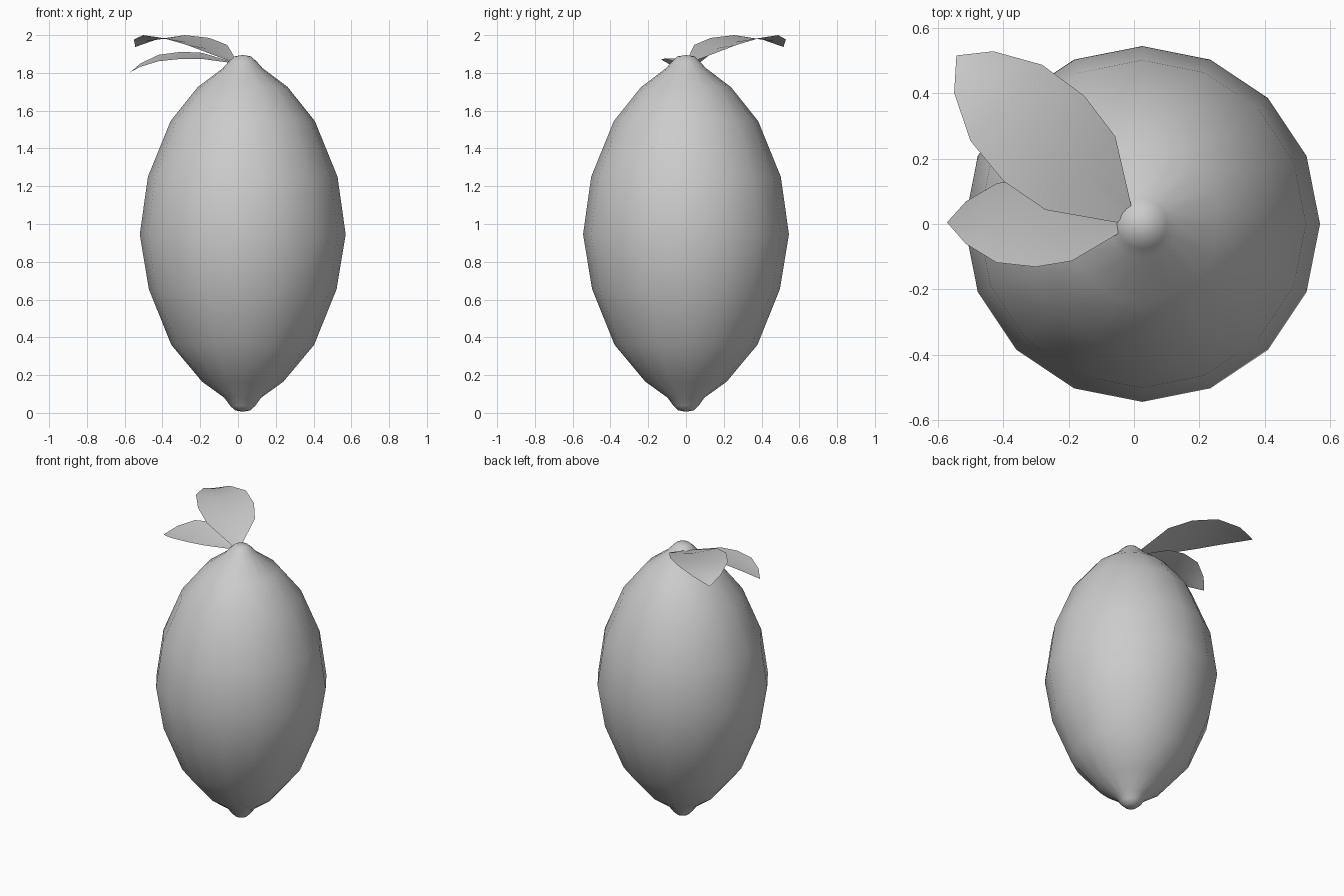
import bpy, math
from mathutils import Vector

if "Cube" in bpy.data.objects:
    bpy.data.objects.remove(bpy.data.objects["Cube"])


def make_object(name, verts, faces):
    mesh = bpy.data.meshes.new(name)
    mesh.from_pydata(verts, [], faces)
    mesh.update()
    for p in mesh.polygons:
        p.use_smooth = True
    ob = bpy.data.objects.new(name, mesh)
    bpy.context.collection.objects.link(ob)
    return ob


def lathe(name, profile, cx, sides=16):
    """Revolve (radius, z) rings, closed by a pole at each end."""
    verts = [(cx, 0, profile[0][1])]
    faces = []
    rings = profile[1:-1]
    for r, z in rings:
        for i in range(sides):
            a = 2 * math.pi * i / sides
            verts.append((cx + r * math.cos(a), r * math.sin(a), z))
    verts.append((cx, 0, profile[-1][1]))
    last = len(verts) - 1
    top = 1 + (len(rings) - 1) * sides
    for i in range(sides):
        j = (i + 1) % sides
        faces.append((0, 1 + j, 1 + i))
        for k in range(len(rings) - 1):
            a = 1 + k * sides
            faces.append((a + i, a + j, a + sides + j, a + sides + i))
        faces.append((top + i, top + j, last))
    return make_object(name, verts, faces)


def leaf(name, angle, sections, tip, fold, roll=0.0):
    """Folded blade: sections are (distance, half width, edge height)."""
    d = Vector((math.cos(angle), math.sin(angle), 0))
    side = Vector((-d.y, d.x, 0))
    verts, faces = [], []
    for s, w, z in sections:
        for k in (-1, 0, 1):
            p = d * s + side * (w * k)
            p.z = z + roll * w * k - (fold * w if k == 0 else 0)
            verts.append(p)
    n = len(sections)
    verts.append(d * tip[0] + Vector((0, 0, tip[1])))
    for i in range(n - 1):
        for k in (0, 1):
            a = 3 * i + k
            faces.append((a, a + 3, a + 4, a + 1))
    for k in (0, 1):
        a = 3 * (n - 1) + k
        faces.append((a, 3 * n, a + 1))
    return make_object(name, verts, faces)


# Lemon body with a nub at each end
lathe("fruit_body", [
    (0, 0.006), (0.04, 0.013), (0.066, 0.037), (0.097, 0.08), (0.215, 0.165),
    (0.378, 0.36), (0.497, 0.655), (0.545, 0.945), (0.502, 1.25),
    (0.382, 1.545), (0.238, 1.725), (0.105, 1.825), (0.076, 1.858),
    (0.045, 1.887), (0, 1.895)], 0.025)

# Large leaf pointing back-left
leaf("large_leaf", math.radians(136.5), [
    (0.04, 0.032, 1.865), (0.226, 0.155, 1.948), (0.38, 0.18, 1.985),
    (0.54, 0.16, 2.0), (0.677, 0.087, 1.977)], (0.75, 1.937), 0.12)

# Small leaf pointing left, tilted toward the front
leaf("small_leaf", math.radians(179.5), [
    (0.045, 0.028, 1.858), (0.19, 0.115, 1.89), (0.30, 0.134, 1.893),
    (0.42, 0.122, 1.879), (0.515, 0.065, 1.842)], (0.573, 1.802), 0.1, -0.14)
